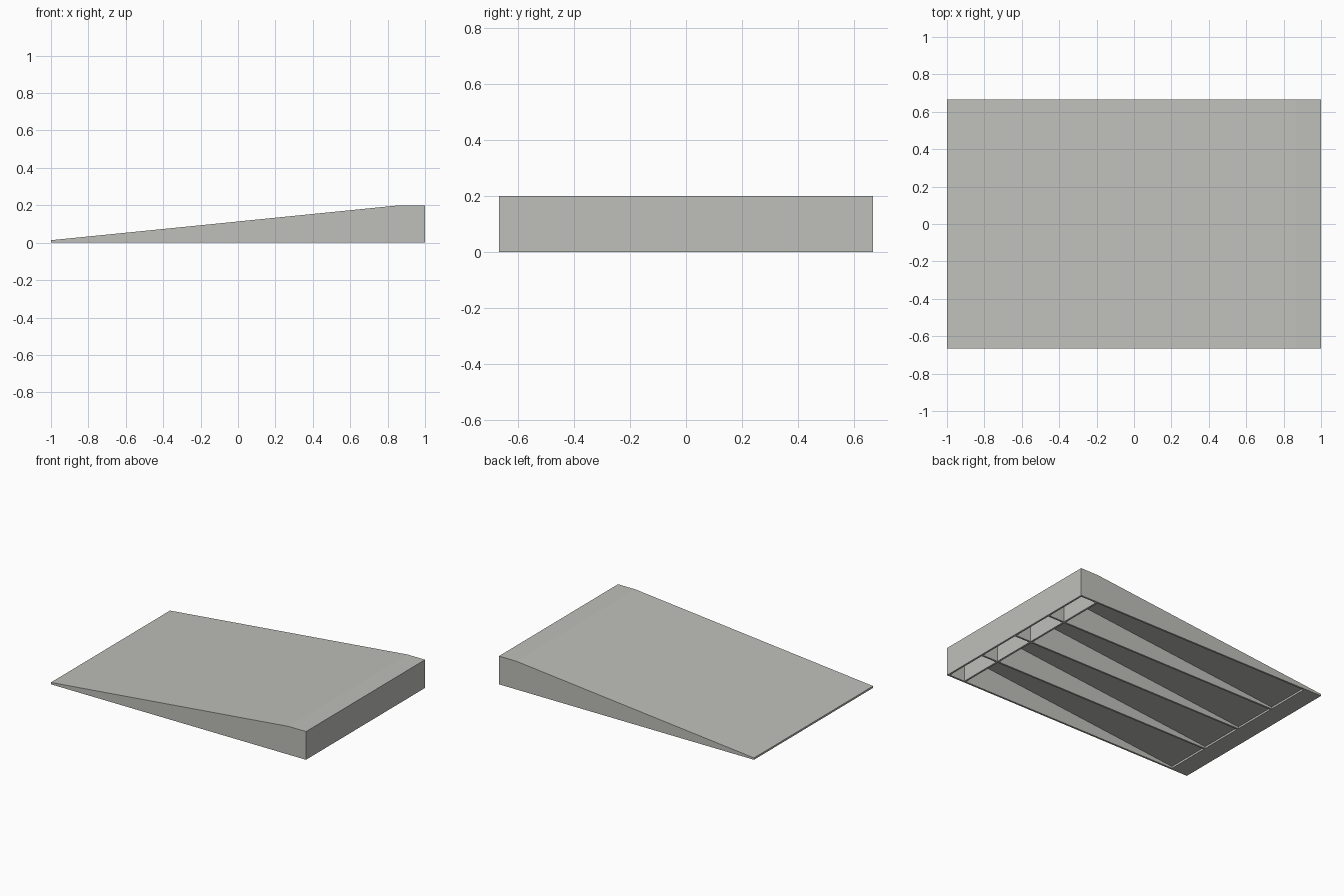
import bpy
import bmesh

cube = bpy.data.objects.get("Cube")
if cube:
    bpy.data.objects.remove(cube, do_unlink=True)

HALF_L, HALF_W, HEIGHT = 1.0, 0.6667, 0.2
WALL = 0.0133        # thickness of deck, ribs and walls
TOE_END = -0.865     # end of the solid toe
BREAK = 0.8633       # where the slope meets the level top
BAYS = 4

gray = bpy.data.materials.new("warm_gray")
gray.use_nodes = True
color = (0.52, 0.52, 0.49, 1)
gray.diffuse_color = color
gray.node_tree.nodes["Principled BSDF"].inputs["Base Color"].default_value = color


def top_height(x):
    """Height of the ramp surface at x."""
    t = min(1, (x + HALF_L) / (BREAK + HALF_L))
    return WALL + t * (HEIGHT - WALL)


def add_prism(bm, profile, y0, y1):
    """Extrude an x-z profile from y0 to y1."""
    face = bm.faces.new([bm.verts.new((x, y0, z)) for x, z in profile])
    moved = bmesh.ops.extrude_face_region(bm, geom=[face])["geom"]
    verts = [g for g in moved if isinstance(g, bmesh.types.BMVert)]
    bmesh.ops.translate(bm, verts=verts, vec=(0, y1 - y0, 0))


def make_object(name, bm):
    bmesh.ops.recalc_face_normals(bm, faces=bm.faces)
    mesh = bpy.data.meshes.new(name)
    bm.to_mesh(mesh)
    bm.free()
    mesh.materials.append(gray)
    obj = bpy.data.objects.new(name, mesh)
    bpy.context.collection.objects.link(obj)
    return obj


# Wedge body with a level strip at the tall end
bm = bmesh.new()
add_prism(bm, [(-HALF_L, 0), (HALF_L, 0), (HALF_L, HEIGHT),
               (BREAK, HEIGHT), (-HALF_L, WALL)], -HALF_W, HALF_W)
ramp = make_object("ramp", bm)

# Underside pockets: a long and a short one per bay, leaving ribs and a cross wall
bm = bmesh.new()
bay = (2 * HALF_W - (BAYS + 1) * WALL) / BAYS
cross = BREAK + 0.0033
for i in range(BAYS):
    y0 = -HALF_W + WALL + i * (bay + WALL)
    for x0, x1 in ((TOE_END, cross - WALL), (cross, HALF_L - WALL)):
        add_prism(bm, [(x0, -0.1), (x1, -0.1), (x1, top_height(x1) - WALL),
                       (x0, top_height(x0) - WALL)], y0, y0 + bay)
pockets = make_object("pocket_cutter", bm)
pockets.hide_render = True

# Cut the pockets, keep the result and drop the cutter
cut = ramp.modifiers.new("pockets", "BOOLEAN")
cut.operation = "DIFFERENCE"
cut.solver = "EXACT"
cut.object = pockets
graph = bpy.context.evaluated_depsgraph_get()
result = bpy.data.meshes.new_from_object(ramp.evaluated_get(graph))
ramp.modifiers.clear()
ramp.data = result
bpy.data.objects.remove(pockets, do_unlink=True)
